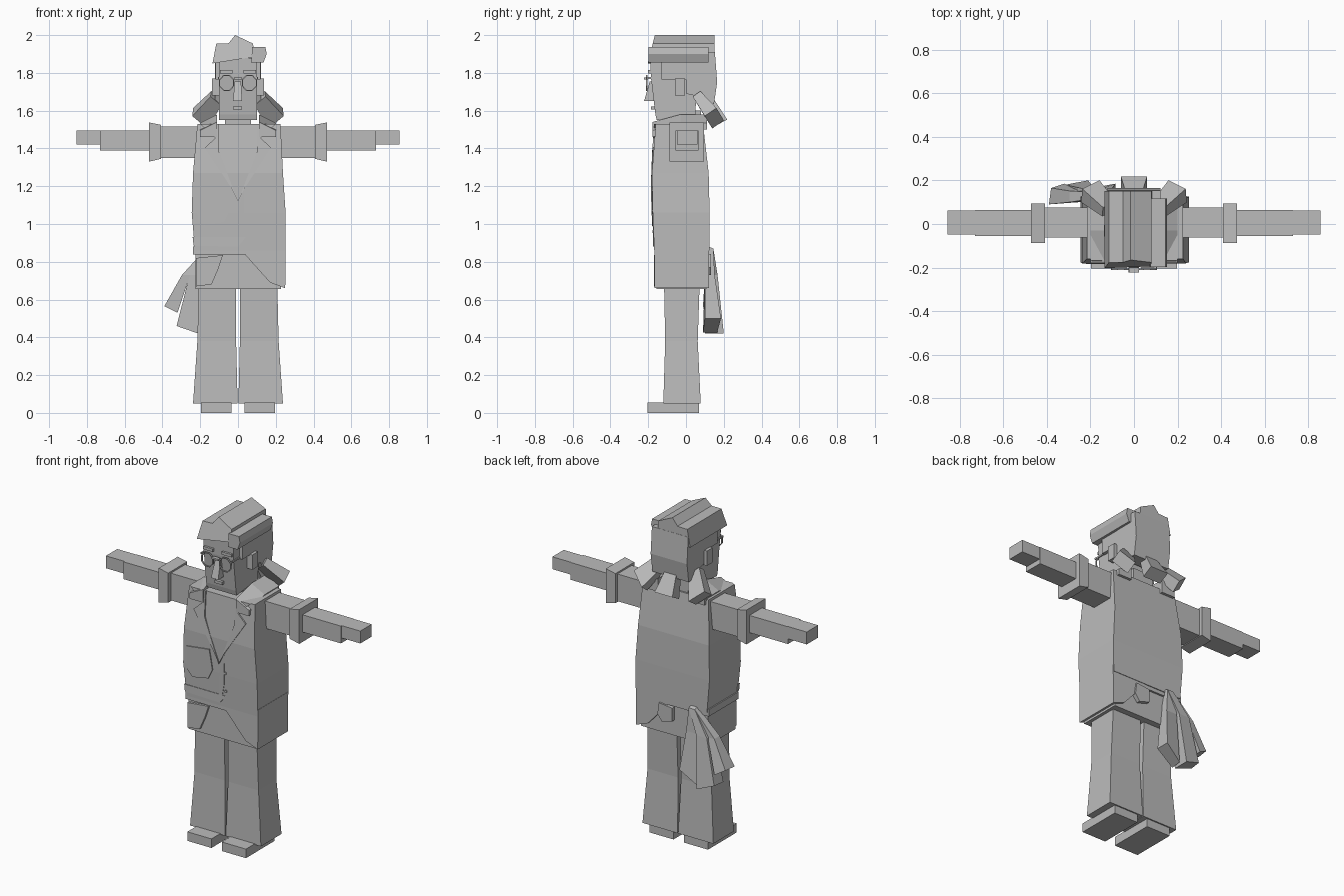
import bpy, bmesh, math
from mathutils import Vector

cube = bpy.data.objects.get("Cube")
if cube:
    bpy.data.objects.remove(cube, do_unlink=True)

grey = bpy.data.materials.new("plain grey")
grey.use_nodes = True
grey.diffuse_color = (0.5, 0.5, 0.5, 1)
grey.node_tree.nodes["Principled BSDF"].inputs["Base Color"].default_value = (0.5, 0.5, 0.5, 1)


def finish(name, bm):
    bmesh.ops.recalc_face_normals(bm, faces=bm.faces)
    mesh = bpy.data.meshes.new(name)
    bm.to_mesh(mesh)
    bm.free()
    mesh.materials.append(grey)
    obj = bpy.data.objects.new(name, mesh)
    bpy.context.collection.objects.link(obj)
    return obj


def loft(name, rings):
    """Skin a list of equal-length point rings and cap both ends."""
    bm = bmesh.new()
    rows = [[bm.verts.new(p) for p in ring] for ring in rings]
    n = len(rows[0])
    for a, b in zip(rows, rows[1:]):
        for i in range(n):
            j = (i + 1) % n
            bm.faces.new((a[i], a[j], b[j], b[i]))
    bm.faces.new(rows[0])
    bm.faces.new(rows[-1])
    return finish(name, bm)


def rect(x0, x1, y0, y1, z):
    return [(x0, y0, z), (x1, y0, z), (x1, y1, z), (x0, y1, z)]


def box(name, x, y, z):
    return loft(name, [rect(*x, *y, h) for h in z])


def slab(name, outline, y0, y1):
    """Extrude an x-z outline along y."""
    return loft(name, [[(x, y, z) for x, z in outline] for y in (y0, y1)])


def profile(name, outline, half):
    """Extrude a y-z outline across x."""
    return loft(name, [[(x, y, z) for y, z in outline] for x in (-half, half)])


def beam(name, start, end, w0, w1, t0, t1, across):
    """Tapered bar between two points, w along 'across' and t square to it."""
    start, end = Vector(start), Vector(end)
    u = Vector(across).normalized()
    v = (end - start).cross(u).normalized()
    rings = []
    for p, w, t in ((start, w0, t0), (end, w1, t1)):
        rings.append([p + u * a * w / 2 + v * b * t / 2
                      for a, b in ((-1, -1), (1, -1), (1, 1), (-1, 1))])
    return loft(name, rings)


# Coat body: x0, x1, y0, y1, z for each level
COAT = [(-.228, .25, -.168, .125, .86), (-.245, .252, -.176, .125, 1.06),
        (-.238, .238, -.18, .12, 1.27), (-.215, .225, -.16, .09, 1.53)]
loft("coat_body", [rect(*level) for level in COAT])


def front(z):
    """Coat front surface at a height."""
    for a, b in zip(COAT, COAT[1:]):
        if z <= b[4]:
            return a[2] + (b[2] - a[2]) * (z - a[4]) / (b[4] - a[4])
    return COAT[-1][2]


def patch(name, outline, lift=.006):
    """Thin cloth plate lying on the coat front."""
    return loft(name, [[(x, front(z) - d, z) for x, z in outline] for d in (-.003, lift)])


# Coat skirt, long on the left side, and the hips beneath it
slab("coat_skirt", [(0, .9), (.01, .87), (.08, .79), (.17, .69), (.25, .66), (.252, .9)], -.168, .122)
box("hips", (-.225, .228), (-.155, .108), (.655, .9))
box("belt", (-.237, .06), (-.166, .12), (.838, .88))
slab("coat_hem_front", [(-.235, .885), (0, .88), (.04, .93), (-.24, .93)], -.174, -.16)

# Shirt, lapels, pockets and buttons
patch("shirt_front", [(-.095, 1.53), (-.095, 1.42), (-.05, 1.375), (.06, 1.375),
                      (.1, 1.41), (.1, 1.53)], .004)
patch("coat_overlap", [(-.01, .9), (0, 1.06), (.025, 1.18), (.035, 1.18), (.03, 1.0), (.01, .9)], .003)
for side, label in ((-1, "right"), (1, "left")):
    patch(label + "_lapel", [(side * x, z) for x, z in (
        (.1, 1.53), (.2, 1.53), (.12, 1.455), (.175, 1.405),
        (.035, 1.19), (.0, 1.12), (.1, 1.38))], .008)
patch("chest_pocket", [(-.22, 1.17), (-.065, 1.19), (-.045, 1.07), (-.075, 1.01),
                       (-.18, .99), (-.215, 1.03)])
slab("hip_pocket_front", [(-.222, .82), (-.08, .835), (-.105, .76), (-.14, .68), (-.222, .67)],
     -.17, -.15)
slab("hip_pocket_back", [(.0, .83), (.09, .84), (.1, .77), (.07, .73), (.0, .75)], .1, .132)
for z in (.96, 1.07):
    patch("button", [(.04 + .008 * math.cos(a * math.pi / 3), z + .008 * math.sin(a * math.pi / 3))
                     for a in range(6)])

for side, label in ((-1, "right"), (1, "left")):
    def span(a, b):
        return sorted((side * a, side * b))

    # Collar leaves sloping up to the neck
    loft(label + "_collar", [
        [(side * .11, y, z + .03), (side * .2, y, z - .015), (side * .2, y, z - .05),
         (side * .11, y, z - .05)] for y, z in ((-.178, 1.51), (-.03, 1.55), (.11, 1.55))])

    # Arm
    box(label + "_upper_arm", span(.19, .41), (-.062, .075), (1.35, 1.515))
    loft(label + "_cuff", [
        [(side * x, y, z) for y, z in ((-.087, lo), (.095, lo), (.095, hi), (-.087, hi))]
        for x, lo, hi in ((.408, 1.345, 1.525), (.472, 1.33, 1.538))])
    box(label + "_forearm", span(.46, .73), (-.055, .065), (1.39, 1.495))
    box(label + "_hand", span(.72, .855), (-.047, .062), (1.42, 1.495))

    # Flared trouser leg and shoe
    loft(label + "_trouser_leg", [
        rect(*span(a, b), y0, y1, z) for a, b, y0, y1, z in (
            (.002, .238, -.12, .078, .05), (.01, .215, -.11, .062, .38),
            (.012, .208, -.116, .072, .68))])
    box(label + "_shoe", span(.035, .197), (-.205, .07), (0, .055))

    # Ear, sideburn, brow and side lock of hair
    box(label + "_ear", span(.095, .138), (-.058, -.005), (1.68, 1.77))
    box(label + "_sideburn", span(.09, .12), (-.13, .01), (1.765, 1.88))
    box(label + "_brow", span(.03, .095), (-.2, -.17), (1.798, 1.815))
    beam(label + "_side_lock", (side * .115, .07, 1.665), (side * .2, .15, 1.56),
         .08, .11, .05, .075, (side * .6, -.3, .5))

    # Glasses: octagonal rim with a temple arm
    bm = bmesh.new()
    ring = []
    for i in range(8):
        c, s = math.cos((i + .5) * math.pi / 4), math.sin((i + .5) * math.pi / 4)
        ring.append([bm.verts.new((side * .06 + c * r, y, 1.747 + s * (r + .003)))
                     for r, y in ((.043, -.212), (.037, -.212), (.037, -.203), (.043, -.203))])
    for i in range(8):
        a, b = ring[i], ring[(i + 1) % 8]
        for k in range(4):
            bm.faces.new((a[k], b[k], b[(k + 1) % 4], a[(k + 1) % 4]))
    finish(label + "_glasses_rim", bm)
    box(label + "_glasses_arm", span(.1, .106), (-.21, -.03), (1.768, 1.778))

# Head and face
profile("head", [(-.188, 1.88), (-.186, 1.78), (-.162, 1.58), (-.155, 1.55), (.05, 1.575),
                 (.06, 1.88)], .1)
box("neck", (-.07, .07), (-.11, .08), (1.48, 1.6))
loft("nose", [rect(-.026, .022, -.222, -.16, 1.65), rect(-.018, .016, -.192, -.16, 1.755)])
box("mouth", (-.027, .022), (-.185, -.15), (1.605, 1.622))
box("glasses_bridge", (-.022, .022), (-.222, -.2), (1.765, 1.775))

# Hair: back block, ridged top, swept side roll, centre lock
profile("hair_back", [(0, 1.91), (0, 1.69), (.045, 1.68), (.06, 1.64), (.148, 1.635),
                      (.165, 1.75), (.153, 1.91)], .122)
top = [(-.135, 1.85), (-.115, 1.955), (-.05, 1.957), (-.015, 2.0), (.08, 1.955), (.085, 1.885)]
loft("hair_top", [[(x, -.165 - (2 - z) * .25, z) for x, z in top],
                  [(x, .152, z) for x, z in top]])
slab("hair_side_roll", [(.07, 1.855), (.135, 1.855), (.152, 1.9), (.145, 1.937), (.075, 1.937)],
     -.198, .118)
beam("hair_centre_lock", (0, .115, 1.665), (0, .185, 1.535), .07, .12, .05, .075, (1, 0, 0))

# Cloth hanging from the belt in three fanned folds
KNOT = [(-.12, .12, .88), (-.16, .12, .88), (-.16, .145, .87), (-.12, .145, .87)]
for a, b, za, zb, depth in ((-.32, -.39, .53, .565, .0), (-.21, -.325, .42, .46, .015),
                            (-.085, -.2, .5, .425, .0)):
    mid = [((a if i in (0, 3) else b) * .62 - .055, y, .73)
           for i, y in enumerate((.1, .1, .152 + depth, .152 + depth))]
    loft("hanging_cloth_fold", [KNOT, mid, [
        (a, .1, za), (b, .09 + depth, zb), (b + .01, .165 + depth, zb), (a, .185 + depth, za)]])
